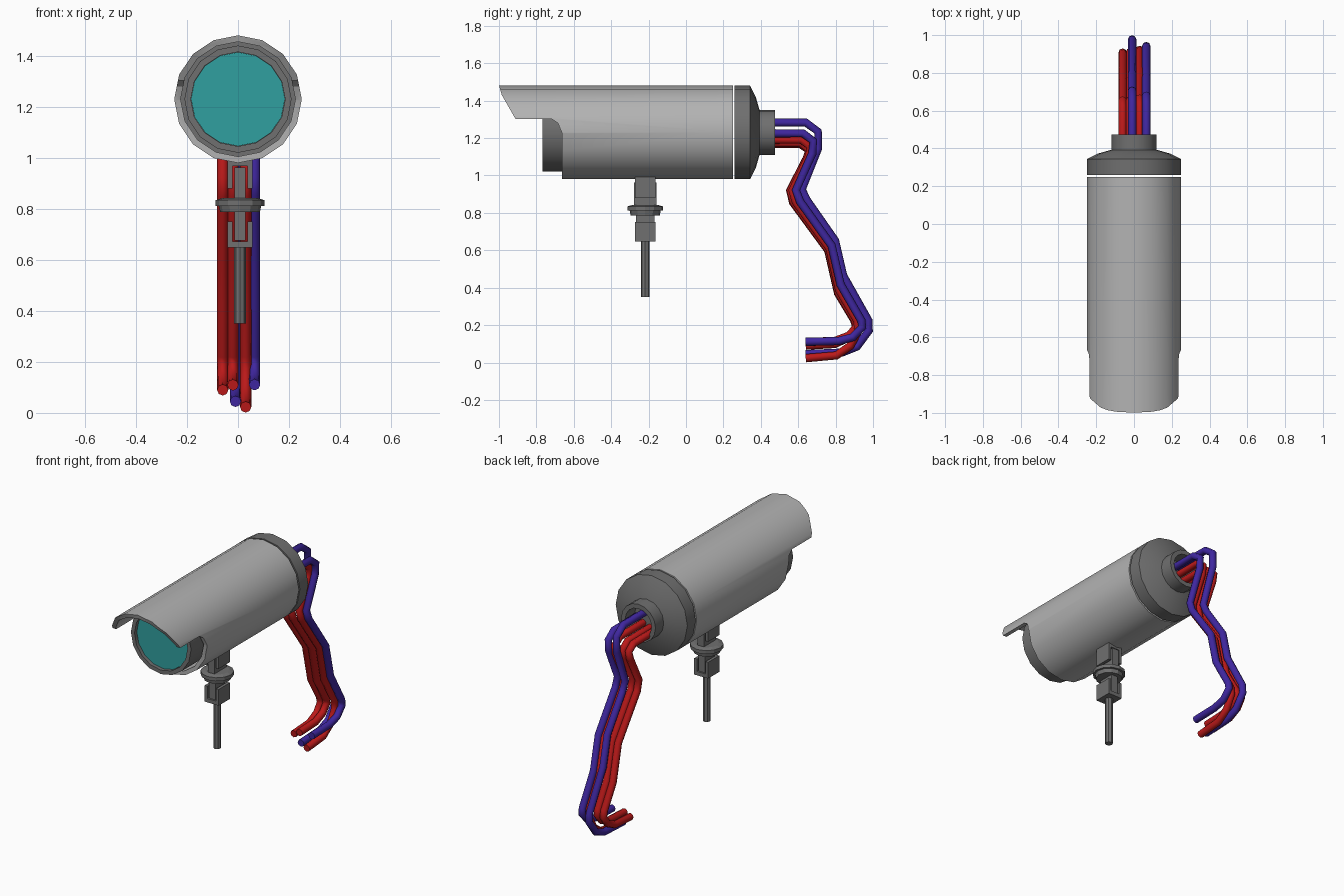
import bpy, bmesh
from math import sin, cos, pi
from mathutils import Vector

if "Cube" in bpy.data.objects:
    bpy.data.objects.remove(bpy.data.objects["Cube"])


def material(name, rgb):
    m = bpy.data.materials.new(name)
    m.diffuse_color = (*rgb, 1)
    m.use_nodes = True
    m.node_tree.nodes["Principled BSDF"].inputs["Base Color"].default_value = m.diffuse_color
    return m


DARK = material("dark_grey", (0.16, 0.16, 0.16))
LIGHT = material("light_grey", (0.45, 0.45, 0.45))
RED = material("red", (0.5, 0.01, 0.01))
BLUE = material("blue", (0.05, 0.02, 0.35))
TEAL = material("teal", (0.03, 0.35, 0.35))


def finish(name, bm, mat):
    bmesh.ops.remove_doubles(bm, verts=bm.verts, dist=1e-5)
    bmesh.ops.recalc_face_normals(bm, faces=bm.faces)
    me = bpy.data.meshes.new(name)
    bm.to_mesh(me)
    bm.free()
    ob = bpy.data.objects.new(name, me)
    bpy.context.collection.objects.link(ob)
    if mat:
        me.materials.append(mat)
    return ob


def smooth(ob):
    bpy.ops.object.select_all(action='DESELECT')
    ob.select_set(True)
    bpy.context.view_layer.objects.active = ob
    bpy.ops.object.shade_smooth_by_angle(angle=0.5)


def lathe(name, profile, centre, axis, n, mat, closed=False):
    """Revolve (radius, position along axis) points about the y or z axis."""
    bm = bmesh.new()
    rings = []
    for r, h in profile:
        ring = []
        for i in range(n):
            a = 2 * pi * i / n
            u, v = r * cos(a), r * sin(a)
            p = (u, h, v) if axis == 'y' else (u, v, h)
            ring.append(bm.verts.new(Vector(p) + Vector(centre)))
        rings.append(ring)
    pairs = list(zip(rings, rings[1:]))
    if closed:
        pairs.append((rings[-1], rings[0]))
    for a, b in pairs:
        for i in range(n):
            j = (i + 1) % n
            bm.faces.new((a[i], a[j], b[j], b[i]))
    return finish(name, bm, mat)


def prism(name, points, depth, mat):
    """Extrude a closed outline of 3D points along the depth vector."""
    bm = bmesh.new()
    face = bm.faces.new([bm.verts.new(p) for p in points])
    ext = bmesh.ops.extrude_face_region(bm, geom=[face], use_keep_orig=True)
    moved = [e for e in ext['geom'] if isinstance(e, bmesh.types.BMVert)]
    bmesh.ops.translate(bm, verts=moved, vec=depth)
    return finish(name, bm, mat)


AXIS = (0, 0, 1.23)

# Outer housing with sun hood, cut by a side outline
housing = lathe("housing", [(.25, -1), (.25, .25), (.225, .25), (.225, -1)],
                AXIS, 'y', 16, LIGHT, closed=True)
outline = [(-1.01, 1.52), (-.985, 1.43), (-.912, 1.303), (-.72, 1.303), (-.685, 1.28),
           (-.662, 1.225), (-.662, .9), (-1.1, .9), (-1.1, 1.52)]
cutter = prism("hood_cutter", [(-.4, y, z) for y, z in outline], (.8, 0, 0), None)
cutter.hide_render = True
mod = housing.modifiers.new("hood_cut", 'BOOLEAN')
mod.operation = 'DIFFERENCE'
mod.solver = 'EXACT'
mod.object = cutter
bpy.context.view_layer.objects.active = housing
bpy.ops.object.modifier_apply(modifier=mod.name)
bpy.data.objects.remove(cutter)
smooth(housing)

# Inner barrel and glass
smooth(lathe("barrel", [(0, .24), (.21, .24), (.21, -.767), (.185, -.767), (.185, -.73), (0, -.73)],
             AXIS, 'y', 16, DARK))
lathe("glass", [(0, -.745), (.184, -.745), (.184, -.732), (0, -.732)], AXIS, 'y', 16, TEAL)

# Rear cap with hollow cable collar
smooth(lathe("rear_cap", [(0, .26), (.25, .26), (.25, .343), (.19, .373), (.12, .393), (.12, .475),
                          (.092, .475), (.092, .38), (0, .38)], AXIS, 'y', 16, DARK))

# Mount: two forked brackets, tongue, flange nut and rod
MX, MY = .008, -.218
for name, base, tip, bridge in (("upper_fork", .995, .88, .968), ("lower_fork", .648, .75, .672)):
    half = [(.049, base), (.049, tip), (.03, tip), (.03, bridge)]
    loop = half + [(-x, z) for x, z in reversed(half)]
    prism(name, [(MX + x, MY - .056, z) for x, z in loop], (0, .112, 0), DARK)
for name, z0, z1, hy in (("upper_tongue", .83, .962, .06), ("lower_tongue", .675, .8, .05)):
    prism(name, [(MX + sx * .022, MY + sy * hy, z0) for sx, sy in ((-1, -1), (1, -1), (1, 1), (-1, 1))],
          (0, 0, z1 - z0), DARK)
lathe("flange_nut", [(0, .787), (.078, .787), (.083, .812), (.096, .812), (.096, .834), (.07, .842), (0, .842)],
      (MX, MY, 0), 'z', 12, DARK)
lathe("mount_rod", [(0, .35), (.023, .35), (.023, .66), (0, .66)], (MX, MY, 0), 'z', 8, DARK)

# Cables: blends between an outer and an inner (y, z) path
outer = [(.385, 1.283), (.64, 1.283), (.706, 1.235), (.706, 1.144), (.62, .925), (.647, .866), (.797, .652),
         (.84, .465), (.975, .225), (.978, .17), (.914, .085), (.834, .053), (.64, .045)]
inner = [(.385, 1.168), (.61, 1.168), (.655, 1.135), (.645, 1.09), (.556, .92), (.572, .856), (.76, .6),
         (.813, .37), (.9, .225), (.908, .19), (.87, .14), (.797, .108), (.64, .1)]


def cable(name, x, blend, drop, mat):
    cu = bpy.data.curves.new(name, 'CURVE')
    cu.dimensions = '3D'
    cu.bevel_depth = .022
    cu.bevel_resolution = 2
    cu.use_fill_caps = True
    sp = cu.splines.new('POLY')
    sp.points.add(len(outer) - 1)
    shift = [0] * (len(outer) - 4) + [drop * w for w in (.25, .6, .9, 1)]
    for pt, (y0, z0), (y1, z1), dz in zip(sp.points, outer, inner, shift):
        pt.co = (x, y0 + (y1 - y0) * blend, z0 + (z1 - z0) * blend + dz, 1)
    cu.materials.append(mat)
    bpy.context.collection.objects.link(bpy.data.objects.new(name, cu))


cable("blue_cable_1", -.01, 0, 0, BLUE)
cable("blue_cable_2", .065, .5, .038, BLUE)
cable("red_cable_1", -.06, 1, -.01, RED)
cable("red_cable_2", -.02, .95, .012, RED)
cable("red_cable_3", .03, .8, -.066, RED)
